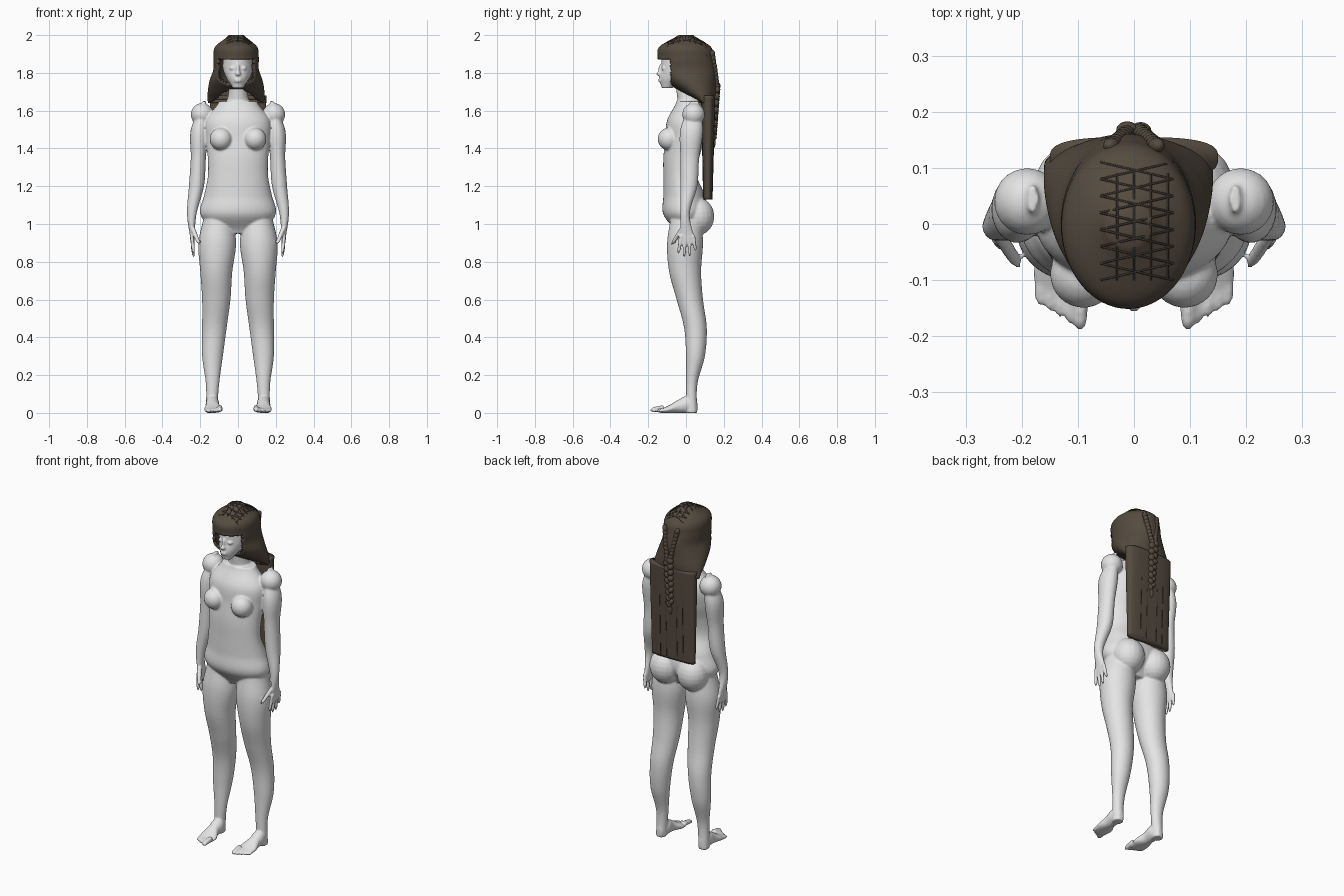
import bpy, bmesh, math
from mathutils import Vector, Matrix
from mathutils.bvhtree import BVHTree

if "Cube" in bpy.data.objects:
    bpy.data.objects.remove(bpy.data.objects["Cube"])


def material(name, red, green, blue):
    colour = (red, green, blue, 1)
    mat = bpy.data.materials.new(name)
    mat.use_nodes = True
    mat.diffuse_color = colour
    mat.node_tree.nodes["Principled BSDF"].inputs["Base Color"].default_value = colour
    return mat


skin = material("pale grey", .78, .78, .78)
hair_brown = material("hair brown", .09, .07, .05)
strand_brown = material("dark strand brown", .05, .04, .03)


def sample(values, position):
    """Catmull-Rom value of an evenly spaced profile, position from 0 to 1."""
    last = len(values) - 1
    start = min(int(position * last), last - 1)
    t = position * last - start
    before, a, b, after = (values[max(0, min(last, start + k))] for k in (-1, 0, 1, 2))
    leave, arrive = (b - before) / 2, (after - a) / 2
    ease = t * t * (3 - 2 * t)
    return a + (b - a) * ease + leave * t * (1 - t) ** 2 - arrive * t * t * (1 - t)


def loft(bm, begin, end, left, right, near, far, axis="z", side=1, segments=40, rings=40, power=2, caps=True):
    """Skin rounded sections whose four limits follow evenly spaced profiles."""
    def signed_power(value):
        return math.copysign(abs(value) ** (2 / power), value)

    loops = []
    for i in range(rings + 1):
        position = i / rings
        along = begin + (end - begin) * position
        x0, x1, v0, v1 = (sample(profile, position) for profile in (left, right, near, far))
        loop = []
        for k in range(segments):
            angle = math.tau * k / segments
            x = side * (x0 + x1 + (x1 - x0) * signed_power(math.cos(angle))) / 2
            v = (v0 + v1 + (v1 - v0) * signed_power(math.sin(angle))) / 2
            loop.append(bm.verts.new((x, v, along) if axis == "z" else (x, along, v)))
        loops.append(loop)
    for lower, upper in zip(loops, loops[1:]):
        for k in range(segments):
            n = (k + 1) % segments
            bm.faces.new((lower[k], lower[n], upper[n], upper[k]))
    if caps:
        bm.faces.new(loops[0])
        bm.faces.new(loops[-1])


def symmetric_loft(bm, begin, end, half, front, back, **options):
    loft(bm, begin, end, [-w for w in half], half, front, back, **options)


def ball(bm, centre, radii, tilt=0):
    matrix = Matrix.Translation(centre) @ Matrix.Rotation(tilt, 4, "Y") @ Matrix.Diagonal((*radii, 1))
    bmesh.ops.create_uvsphere(bm, u_segments=20, v_segments=12, radius=1, matrix=matrix)


def digit(bm, base, tip, radius, axis, side):
    """Round-tipped finger or toe running along one axis."""
    base, tip = Vector(base), Vector(tip)
    steps = [i / 9 for i in range(10)]
    points = [base.lerp(tip, t) for t in steps]
    widths = [radius * max(.2, (1 - t ** 6) ** .5) for t in steps]
    across, along = ("y", "z") if axis == "z" else ("z", "y")

    def limits(letter, sign):
        return [getattr(p, letter) + sign * w for p, w in zip(points, widths)]

    loft(bm, getattr(base, along), getattr(tip, along), limits("x", -1), limits("x", 1),
         limits(across, -1), limits(across, 1), axis=axis, side=side, segments=12, rings=18)


def add_object(name, data, mat):
    data.materials.append(mat)
    ob = bpy.data.objects.new(name, data)
    bpy.context.collection.objects.link(ob)
    return ob


def finish(bm, name, mat):
    bmesh.ops.recalc_face_normals(bm, faces=bm.faces)
    for face in bm.faces:
        face.smooth = True
    mesh = bpy.data.meshes.new(name)
    bm.to_mesh(mesh)
    bm.free()
    return add_object(name, mesh, mat)


# Torso and neck
bm = bmesh.new()
symmetric_loft(bm, .95, 1.65,
               half=[.12, .2, .18, .16, .16, .17, .17, .1],
               front=[-.05, -.12, -.12, -.12, -.12, -.11, -.1, -.05],
               back=[.05, .11, .1, .06, .07, .1, .11, .08])
symmetric_loft(bm, 1.6, 1.8, half=[.07, .05, .05], front=[-.04, -.05, -.06], back=[.09, .06, .05])

# Head with simple facial forms
symmetric_loft(bm, 1.72, 1.97,
               half=[.03, .06, .08, .08, .08, .05],
               front=[-.13, -.14, -.13, -.13, -.12, -.08],
               back=[-.07, .03, .09, .12, .11, .08])
ball(bm, centre=(0, -.14, 1.795), radii=(.015, .018, .012))
ball(bm, centre=(0, -.135, 1.815), radii=(.01, .013, .03))
for lip in (1.756, 1.766):
    ball(bm, centre=(0, -.137, lip), radii=(.02, .01, .006))

for side in (1, -1):
    # Leg, foot and hip
    loft(bm, 0, 1.05, side=side,
         left=[.11, .1, .08, .06, .04, .03, .01, .03],
         right=[.17, .17, .19, .19, .19, .2, .21, .18],
         near=[0, 0, 0, -.01, -.05, -.09, -.1, -.08],
         far=[.06, .06, .1, .11, .09, .08, .09, .08])
    loft(bm, -.14, .06, axis="y", side=side,
         left=[.09, .08, .1, .1, .12], right=[.17, .18, .17, .17, .15],
         near=[0, 0], far=[.02, .04, .07, .09, .06])
    ball(bm, centre=(side * .09, .06, 1.04), radii=(.09, .09, .1))
    # Arm, shoulder and chest
    loft(bm, .9, 1.65, side=side,
         left=[.23, .22, .18, .17, .16, .17], right=[.25, .27, .26, .25, .25, .19],
         near=[-.03, -.03, -.03, -.03, -.03, .02], far=[.05, .02, .06, .07, .09, .07])
    ball(bm, centre=(side * .19, .04, 1.58), radii=(.06, .06, .06))
    ball(bm, centre=(side * .09, -.09, 1.45), radii=(.06, .06, .06))
    # Eye
    ball(bm, centre=(side * .03, -.12, 1.825), radii=(.016, .012, .009))
    # Fingers and thumb
    for i in range(4):
        digit(bm, (.245, -.027 + .022 * i, .94), (.235, -.04 + .03 * i, .82 + .012 * (i - 1.3) ** 2),
              .01, "z", side)
    digit(bm, (.24, -.02, .98), (.205, -.075, .89), .013, "z", side)
    # Toes, from the big toe outward
    for i in range(5):
        radius = .01 if i else .014
        x, tip = .096 + .018 * i, -.19 + .011 * i
        digit(bm, (x, tip + .07, radius * 2), (x, tip, radius), radius, "y", side)

body = finish(bm, "body", skin)
fuse = body.modifiers.new("fuse", "REMESH")
fuse.mode = "VOXEL"
fuse.voxel_size = .0055
fuse.use_smooth_shade = True
soften = body.modifiers.new("soften", "SMOOTH")
soften.factor = .5
soften.iterations = 5

# Hair around the head, with a fringe and an opening for the face
bm = bmesh.new()
half = [.15, .15, .14, .12, .12, .11, .04]
shift = -.01
loft(bm, 1.64, 2, [shift - w for w in half], [shift + w for w in half],
     near=[.06, -.03, -.11, -.15, -.15, -.14, -.04], far=[.15, .16, .16, .16, .15, .13, .04],
     segments=96, rings=48)
crown = BVHTree.FromBMesh(bm)


def in_face_opening(face):
    centre = face.calc_center_median()
    sloping_edge = -.06 + max(0, 1.72 - centre.z) * 1.9
    edge = -.08 if centre.z > 1.72 else sloping_edge
    return centre.z < 1.87 and centre.y < edge


opening = [face for face in bm.faces if in_face_opening(face)]
bmesh.ops.delete(bm, geom=opening, context="FACES")
head_hair = finish(bm, "head_hair", hair_brown)
thickness = head_hair.modifiers.new("thickness", "SOLIDIFY")
thickness.thickness = .018
thickness.offset = -1

# Flat fall of hair down the back
bm = bmesh.new()
symmetric_loft(bm, 1.13, 1.68, half=[.14, .15], front=[.09, .08], back=[.14, .155], power=3, segments=64)
finish(bm, "back_hair", hair_brown)


def strands(name, paths):
    curve = bpy.data.curves.new(name, "CURVE")
    curve.dimensions = "3D"
    curve.bevel_depth = .002
    curve.bevel_resolution = 1
    curve.use_fill_caps = True
    for path in paths:
        spline = curve.splines.new("POLY")
        spline.points.add(len(path) - 1)
        for point, place in zip(spline.points, path):
            point.co = (*place, 1)
    add_object(name, curve, strand_brown)


def crown_line(start, end, steps=10):
    """Straight line seen from above, laid on the top of the hair."""
    path = []
    for i in range(steps + 1):
        above = Vector((*start, 3)).lerp(Vector((*end, 3)), i / steps)
        path.append(crown.ray_cast(above, Vector((0, 0, -1)))[0])
    return [place for place in path if place]


# Crossing net of thin strands over the crown
net = []
for i in range(7):
    y = -.1 + .03 * i
    net.append(crown_line((-.06, y), (.07, y + .03)))
    net.append(crown_line((.07, y), (-.06, y + .03)))
for i in range(4):
    x = -.03 + .03 * i
    net.append(crown_line((x, -.1), (x, .09)))
strands("crown_net", net)

# Fine locks down the back
strands("back_locks", [[(x, .149, 1.5), (x, .139, 1.14)] for x in (-.08, -.04, .03, .07)])

# Twisted side strands gathered into a tapering braid
bm = bmesh.new()
for side in (1, -1):
    for i in range(9):
        t = i / 8
        ball(bm, (side * (.04 - .03 * t), .14 + .025 * t, 1.9 - .17 * t), (.014, .014, .022), side * .3)
for i in range(16):
    t = i / 15
    side = 1 if i % 2 else -1
    width = .02 - .007 * t
    ball(bm, (side * width * .6, .167 - .02 * t, 1.73 - .27 * t), (width, .016, .019), side * .6)
ball(bm, centre=(0, .146, 1.43), radii=(.012, .01, .03))
finish(bm, "back_braid", hair_brown)
